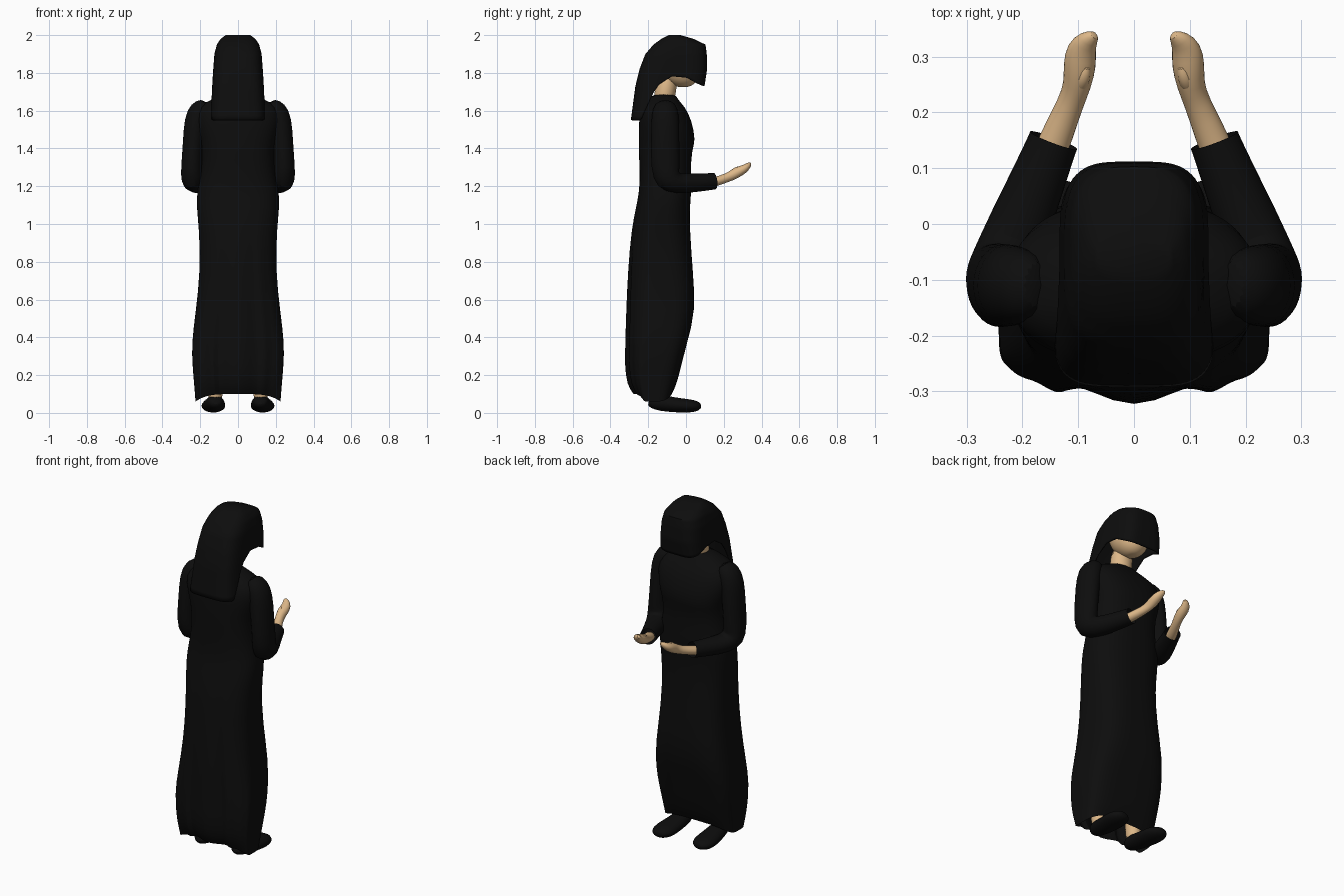
import bpy, bmesh, math
from mathutils import Vector

if "Cube" in bpy.data.objects:
    bpy.data.objects.remove(bpy.data.objects["Cube"])


def material(name, rgb):
    m = bpy.data.materials.new(name)
    m.diffuse_color = (*rgb, 1)
    m.use_nodes = True
    m.node_tree.nodes["Principled BSDF"].inputs["Base Color"].default_value = m.diffuse_color
    return m


BLACK = material("black_cloth", (0.004, 0.004, 0.004))
SKIN = material("skin", (0.73, 0.48, 0.25))


def lerp(table, v):
    """Piecewise-linear lookup; table rows are (key, values...)."""
    if v <= table[0][0]:
        return table[0][1:]
    for a, b in zip(table, table[1:]):
        if v <= b[0]:
            t = (v - a[0]) / (b[0] - a[0])
            return tuple(p + (q - p) * t for p, q in zip(a[1:], b[1:]))
    return table[-1][1:]


def loft(name, rings, mat, cap_start=True, cap_end=True, subsurf=1):
    bm = bmesh.new()
    rows = [[bm.verts.new(p) for p in r] for r in rings]
    n = len(rows[0])
    for a, b in zip(rows, rows[1:]):
        for i in range(n):
            j = (i + 1) % n
            bm.faces.new((a[i], a[j], b[j], b[i]))
    if cap_start:
        bm.faces.new(rows[0])
    if cap_end:
        bm.faces.new(rows[-1])
    bmesh.ops.recalc_face_normals(bm, faces=bm.faces)
    me = bpy.data.meshes.new(name)
    bm.to_mesh(me)
    bm.free()
    me.materials.append(mat)
    ob = bpy.data.objects.new(name, me)
    bpy.context.collection.objects.link(ob)
    bpy.ops.object.select_all(action='DESELECT')
    ob.select_set(True)
    bpy.context.view_layer.objects.active = ob
    bpy.ops.object.shade_smooth_by_angle(angle=math.radians(50))
    if subsurf:
        s = ob.modifiers.new("smooth", 'SUBSURF')
        s.levels = s.render_levels = subsurf
    return ob


def section(a, w, yf, yb, n):
    """Superellipse point; a = 0 is the face side (+y)."""
    s, c = math.sin(a), math.cos(a)
    x = math.copysign(abs(s) ** (2 / n), s) * w
    y = math.copysign(abs(c) ** (2 / n), c) * (yf - yb) / 2 + (yf + yb) / 2
    return x, y


def tube(name, path, mat, side=1, seg=16, **kw):
    """Tube through rows (x, y, z, radius across, radius up), mirrored by side."""
    pts = [Vector(p[:3]) for p in path]
    rings = []
    for i, p in enumerate(path):
        t = (pts[min(i + 1, len(pts) - 1)] - pts[max(i - 1, 0)]).normalized()
        u = Vector((1, 0, 0))
        u = (u - t * u.dot(t)).normalized()
        v = t.cross(u)
        ring = []
        for k in range(seg):
            a = 2 * math.pi * k / seg
            q = pts[i] + u * p[3] * math.cos(a) + v * p[4] * math.sin(a)
            ring.append((q.x * side, q.y, q.z))
        rings.append(ring)
    return loft(name, rings, mat, **kw)


# Robe: z, half width, front y, back y, squareness, fold strength
ROBE = [
    (0.08, .225, -.075, -.29, 4, 1), (0.15, .232, -.05, -.325, 4, 1),
    (0.25, .241, -.025, -.336, 4, 1), (0.37, .246, .005, -.332, 4, .9),
    (0.54, .223, .052, -.322, 3.4, .6), (0.75, .20, .036, -.31, 3, .35),
    (0.97, .205, .02, -.29, 2.6, .1), (1.10, .221, .02, -.262, 2.5, 0),
    (1.18, .215, .03, -.246, 2.5, 0), (1.28, .192, .025, -.245, 2.5, 0),
    (1.39, .19, .03, -.25, 2.6, 0), (1.44, .20, .052, -.25, 2.6, 0),
    (1.55, .23, .03, -.25, 2.6, 0), (1.62, .215, -.005, -.235, 2.5, 0),
    (1.66, .14, -.045, -.20, 2.2, 0), (1.69, .07, -.055, -.17, 2, 0)]
FOLD = [(0, 0), (.2, .02), (.42, .05), (.55, .024), (.72, .042), (1, .03)]
SEG = 64
rings = []
for i, (z, w, yf, yb, n, f) in enumerate(ROBE):
    ring = []
    for k in range(SEG):
        a = 2 * math.pi * k / SEG
        x, y = section(a, w, yf, yb, n)
        if math.cos(a) < 0:
            y += f * lerp(FOLD, abs(x) / w)[0] * min(1, -2 * math.cos(a))
        hem = .02 * math.cos(2 * a) if i == 0 else 0
        ring.append((x, y, z + hem))
    rings.append(ring)
loft("robe", rings, BLACK, cap_start=False)

# Hood: dome with a front veil, open at the jaw, draped down the back
HOOD = [
    (1.55, .15, .09, -.292, 4.5), (1.73, .137, .098, -.268, 4.2),
    (1.82, .131, .112, -.246, 3.8), (1.90, .125, .11, -.215, 3.4),
    (1.95, .112, .103, -.172, 3), (1.98, .092, .04, -.13, 2.8),
    (2.0, .065, -.03, -.09, 2.5)]
EDGE = [(-.21, 1.55), (-.165, 1.69), (-.115, 1.785), (0, 1.775),
        (.06, 1.745), (.1, 1.73)]
rings = []
LEVELS = 22
for i in range(LEVELS + 1):
    ring = []
    for k in range(SEG):
        a = 2 * math.pi * k / SEG
        edge = lerp(EDGE, section(a, *lerp(HOOD, 1.75))[1])[0]
        z = 2 - (2 - edge) * (i / LEVELS) ** 1.3
        ring.append((*section(a, *lerp(HOOD, z)), z))
    rings.append(ring)
hood = loft("hood", rings, BLACK, cap_end=False, subsurf=0)
th = hood.modifiers.new("thickness", 'SOLIDIFY')
th.thickness, th.offset = .008, -1

# Head and neck under the hood
rings = []
for i in range(1, 16):
    p = math.pi * i / 16
    r = math.sin(p)
    rings.append([(.1 * r * math.sin(2 * math.pi * k / 24),
                   -.045 + .115 * r * math.cos(2 * math.pi * k / 24) - .03 * math.cos(p),
                   1.84 + .118 * math.cos(p)) for k in range(24)])
loft("head", rings, SKIN)
tube("neck", [(0, -.125, 1.62, .065, .06), (0, -.11, 1.69, .06, .055),
              (0, -.095, 1.80, .07, .06)], SKIN)

# Sleeves, hands, legs and shoes, once per side
for side, tag in ((1, "right"), (-1, "left")):
    tube("sleeve_" + tag, [
        (.165, -.11, 1.645, .03, .045), (.20, -.11, 1.61, .06, .068),
        (.225, -.11, 1.55, .063, .076), (.238, -.11, 1.42, .055, .076),
        (.246, -.11, 1.30, .057, .078), (.243, -.098, 1.232, .062, .078),
        (.222, -.045, 1.212, .062, .056), (.18, .06, 1.218, .052, .049),
        (.147, .142, 1.226, .046, .045), (.144, .15, 1.227, .046, .045)],
        BLACK, side, cap_end=False)
    tube("hand_" + tag, [
        (.165, .09, 1.21, .032, .027), (.142, .15, 1.222, .031, .026),
        (.112, .22, 1.245, .024, .024), (.101, .25, 1.262, .026, .029),
        (.097, .285, 1.28, .031, .028), (.095, .315, 1.295, .028, .022),
        (.082, .332, 1.312, .02, .015), (.068, .34, 1.322, .008, .008)],
        SKIN, side, seg=12)
    tube("thumb_" + tag, [
        (.098, .24, 1.272, .014, .012), (.09, .262, 1.292, .014, .012),
        (.084, .285, 1.30, .008, .007)], SKIN, side, seg=8)
    tube("lower_leg_" + tag, [
        (.12, -.15, .05, .042, .045), (.12, -.15, .15, .042, .045),
        (.11, -.14, .45, .055, .06)], SKIN, side)
    tube("shoe_" + tag, [
        (.118, -.196, .065, .022, .022), (.119, -.185, .06, .04, .036),
        (.122, -.13, .053, .052, .045), (.127, -.06, .042, .06, .04),
        (.131, .01, .037, .067, .037), (.132, .05, .036, .056, .031),
        (.13, .072, .036, .035, .02), (.129, .079, .036, .015, .01)],
        BLACK, side)
